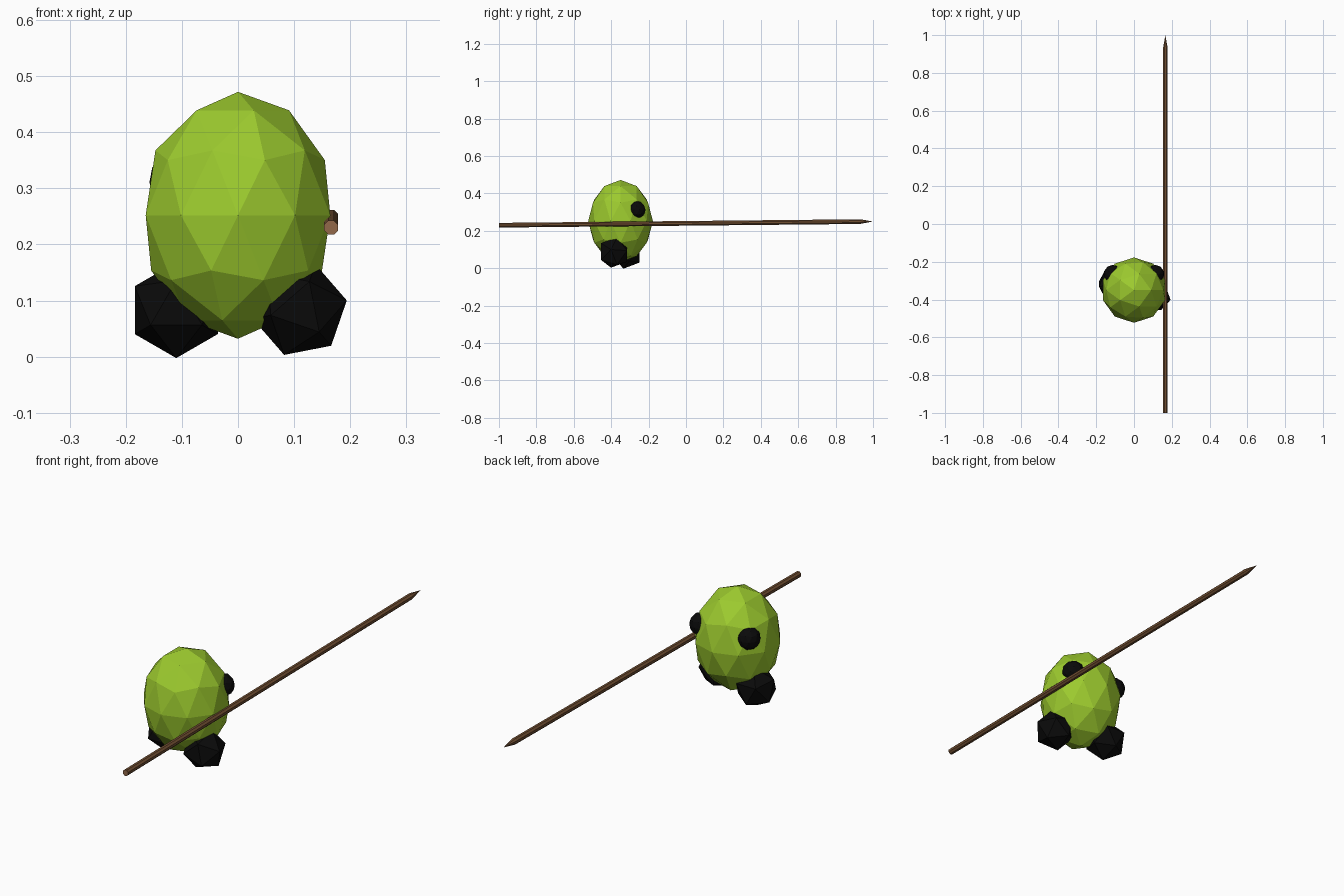
import bpy, bmesh, math
from mathutils import Vector, Matrix

if "Cube" in bpy.data.objects:
    bpy.data.objects.remove(bpy.data.objects["Cube"])


def srgb(r, g, b):
    f = lambda c: c / 12.92 if c <= 0.04045 else ((c + 0.055) / 1.055) ** 2.4
    return (f(r / 255), f(g / 255), f(b / 255), 1)


def material(name, colour):
    m = bpy.data.materials.new(name)
    m.diffuse_color = srgb(*colour)
    m.use_nodes = True
    m.node_tree.nodes["Principled BSDF"].inputs["Base Color"].default_value = m.diffuse_color
    return m


green = material("lime green", (156, 202, 46))
black = material("black", (10, 10, 10))
brown = material("wood brown", (112, 78, 49))
cut_wood = material("cut wood", (146, 105, 74))


def finish(name, bm, *mats):
    bmesh.ops.recalc_face_normals(bm, faces=bm.faces)
    me = bpy.data.meshes.new(name)
    bm.to_mesh(me)
    bm.free()
    for m in mats:
        me.materials.append(m)
    ob = bpy.data.objects.new(name, me)
    bpy.context.collection.objects.link(ob)
    return ob


def ico(name, subdiv, centre, scale, mat):
    bm = bmesh.new()
    bmesh.ops.create_icosphere(bm, subdivisions=subdiv, radius=1)
    bmesh.ops.scale(bm, vec=scale, verts=bm.verts)
    bmesh.ops.translate(bm, vec=centre, verts=bm.verts)
    return finish(name, bm, mat)


# egg-shaped body
ico("body", 2, (0, -0.35, 0.252), (0.173, 0.173, 0.22), green)

# eyes, looking towards +y
for side, s in (("left", -1), ("right", 1)):
    ico(side + "_eye", 2, (s * 0.112, -0.264, 0.312), (0.048,) * 3, black)


# feet: twenty-sided lumps with one face turned to the front, rolled
def foot(name, centre, radius, roll):
    bm = bmesh.new()
    bmesh.ops.create_icosphere(bm, subdivisions=1, radius=radius)
    bm.faces.ensure_lookup_table()
    n = bm.faces[0].calc_center_median().normalized()
    turn = n.rotation_difference(Vector((0, -1, 0))).to_matrix()
    bmesh.ops.rotate(bm, matrix=turn, verts=bm.verts)
    v = next(v for v in bm.verts if abs(v.co.y) < radius * 0.5)
    now = math.atan2(v.co.z, v.co.x)
    bmesh.ops.rotate(bm, matrix=Matrix.Rotation(now - math.radians(roll), 3, 'Y'),
                     verts=bm.verts)
    bmesh.ops.translate(bm, vec=centre, verts=bm.verts)
    finish(name, bm, black)


foot("left_foot", (-0.11, -0.318, 0.083), 0.087, 30)
foot("right_foot", (0.11, -0.385, 0.084), 0.087, 11)

# long pointed stick, rising slightly towards its tip
bm = bmesh.new()
rings = []
for y, r in ((-1.0, 0.0135), (0.93, 0.0135)):
    z = 0.24 + 0.01 * y
    rings.append([bm.verts.new((0.166 + r * math.cos(a), y, z + r * math.sin(a)))
                  for a in (math.tau * (i + 0.5) / 8 for i in range(8))])
tip = bm.verts.new((0.166, 1.0, 0.25))
end = bm.faces.new(rings[0])
end.material_index = 1
for i in range(8):
    j = (i + 1) % 8
    bm.faces.new((rings[0][i], rings[0][j], rings[1][j], rings[1][i]))
    bm.faces.new((rings[1][i], rings[1][j], tip))
finish("stick", bm, brown, cut_wood)
